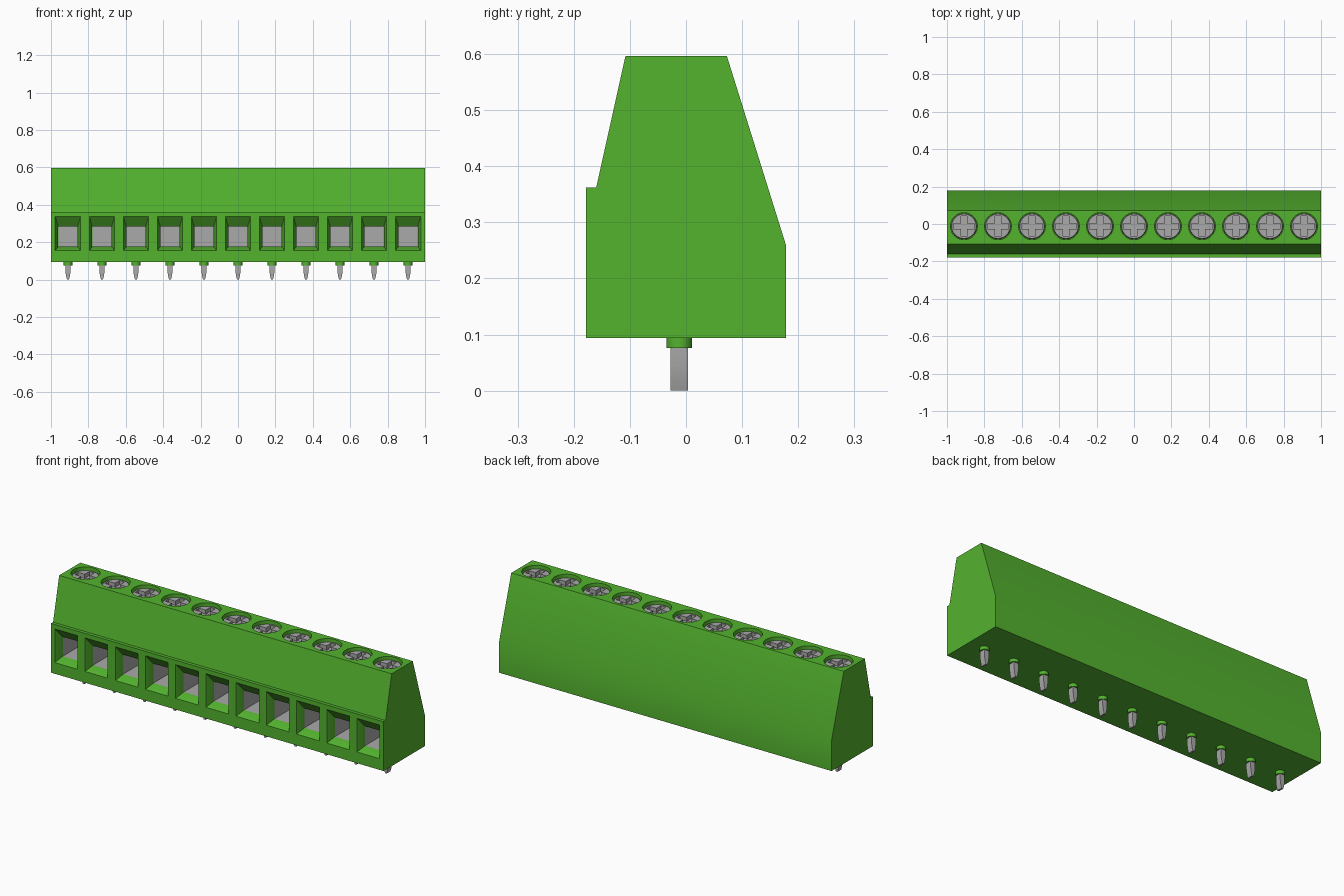
import bpy
import bmesh
import math

if "Cube" in bpy.data.objects:
    bpy.data.objects.remove(bpy.data.objects["Cube"], do_unlink=True)

COUNT = 11
PITCH = 2 / COUNT
CENTRES = [(i - (COUNT - 1) / 2) * PITCH for i in range(COUNT)]
AXIS_Y = -0.012  # line of the screws and pins


def make_material(name, colour, roughness):
    mat = bpy.data.materials.new(name)
    mat.use_nodes = True
    mat.diffuse_color = colour
    bsdf = mat.node_tree.nodes["Principled BSDF"]
    bsdf.inputs["Base Color"].default_value = colour
    bsdf.inputs["Roughness"].default_value = roughness
    return mat


green = make_material("green plastic", (0.088, 0.45, 0.028, 1), 0.5)
silver = make_material("silver metal", (0.40, 0.40, 0.40, 1), 0.4)


def loft(bm, rings, cap_start=True, cap_end=True):
    """Skin a stack of point rings, with optional end caps."""
    loops = [[bm.verts.new(p) for p in ring] for ring in rings]
    n = len(loops[0])
    for a, b in zip(loops, loops[1:]):
        for i in range(n):
            j = (i + 1) % n
            bm.faces.new((a[i], a[j], b[j], b[i]))
    if cap_start:
        bm.faces.new(loops[0][::-1])
    if cap_end:
        bm.faces.new(loops[-1])


def finish(bm, name, mat, smooth=False, flip=False):
    bmesh.ops.recalc_face_normals(bm, faces=bm.faces)
    if flip:
        bmesh.ops.reverse_faces(bm, faces=bm.faces)
    mesh = bpy.data.meshes.new(name)
    bm.to_mesh(mesh)
    bm.free()
    mesh.materials.append(mat)
    obj = bpy.data.objects.new(name, mesh)
    bpy.context.collection.objects.link(obj)
    if smooth:
        smooth_edges(obj)
    return obj


def smooth_edges(obj):
    bpy.ops.object.select_all(action='DESELECT')
    obj.select_set(True)
    bpy.context.view_layer.objects.active = obj
    bpy.ops.object.shade_smooth_by_angle(angle=math.radians(30))


def circle(x, y, z, r, n=32):
    return [(x + r * math.cos(2 * math.pi * i / n),
             y + r * math.sin(2 * math.pi * i / n), z) for i in range(n)]


def rect(x, y, half, z0, z1):
    return [(x - half, y, z0), (x + half, y, z0), (x + half, y, z1), (x - half, y, z1)]


def plus(x, y, z, arm, w):
    pts = [(arm, -w), (arm, w), (w, w), (w, arm), (-w, arm), (-w, w),
           (-arm, w), (-arm, -w), (-w, -w), (-w, -arm), (w, -arm), (w, -w)]
    return [(x + px, y + py, z) for px, py in pts]


def row(name, mat, rings_at, smooth=False, flip=False, cap_start=True):
    """One object holding the same lofted part at every terminal."""
    bm = bmesh.new()
    for x in CENTRES:
        loft(bm, rings_at(x), cap_start=cap_start)
    return finish(bm, name, mat, smooth, flip)


def cut(obj, cutter):
    cutter.hide_render = True
    cutter.hide_set(True)
    cutter.display_type = 'WIRE'
    mod = obj.modifiers.new("cut", 'BOOLEAN')
    mod.operation = 'DIFFERENCE'
    mod.solver = 'EXACT'
    mod.object = cutter
    bpy.ops.object.select_all(action='DESELECT')
    obj.select_set(True)
    bpy.context.view_layer.objects.active = obj
    bpy.ops.object.modifier_apply(modifier=mod.name)
    bpy.data.objects.remove(cutter, do_unlink=True)


# Housing: side profile extruded along x
PROFILE = [(-0.178, 0.094), (0.178, 0.094), (0.178, 0.26), (0.073, 0.596),
           (-0.108, 0.596), (-0.16, 0.362), (-0.178, 0.362)]
bm = bmesh.new()
loft(bm, [[(x, y, z) for y, z in PROFILE] for x in (-1, 1)])
housing = finish(bm, "housing", green)

# Funnel-shaped wire openings in the front
cut(housing, row("wire_opening_cutter", green, lambda x: [
    rect(x, -0.2, 0.068, 0.155, 0.338),
    rect(x, -0.178, 0.068, 0.155, 0.338),
    rect(x, -0.135, 0.052, 0.176, 0.284),
    rect(x, 0.04, 0.052, 0.176, 0.284)]))

# Round screw wells in the top
cut(housing, row("screw_well_cutter", green, lambda x: [
    circle(x, AXIS_Y, 0.545, 0.072), circle(x, AXIS_Y, 0.65, 0.072)]))
smooth_edges(housing)

# Metal clamp lining each wire opening, open to the front
row("wire_clamps", silver, lambda x: [
    rect(x, -0.134, 0.051, 0.177, 0.283),
    rect(x, 0.038, 0.051, 0.177, 0.283)], flip=True, cap_start=False)

# Screws with cross slots
screws = row("screws", silver, lambda x: [
    circle(x, AXIS_Y, 0.54, 0.069), circle(x, AXIS_Y, 0.575, 0.069),
    circle(x, AXIS_Y, 0.58, 0.065)])
cut(screws, row("cross_slot_cutter", silver, lambda x: [
    plus(x, AXIS_Y, 0.558, 0.055, 0.015), plus(x, AXIS_Y, 0.62, 0.055, 0.015)]))
smooth_edges(screws)

# Collars under the housing
row("pin_collars", green, lambda x: [
    circle(x, AXIS_Y, 0.076, 0.023, 24), circle(x, AXIS_Y, 0.096, 0.023, 24)], smooth=True)

# Flat solder pins: tapered outline extruded along y
HALF_OUTLINE = [(0.005, 0.0), (0.010, 0.018), (0.014, 0.045), (0.014, 0.08)]


def pin_rings(x):
    outline = HALF_OUTLINE + [(-px, z) for px, z in reversed(HALF_OUTLINE)]
    return [[(x + px, AXIS_Y + dy, z) for px, z in outline] for dy in (-0.016, 0.016)]


row("solder_pins", silver, pin_rings, smooth=True)
